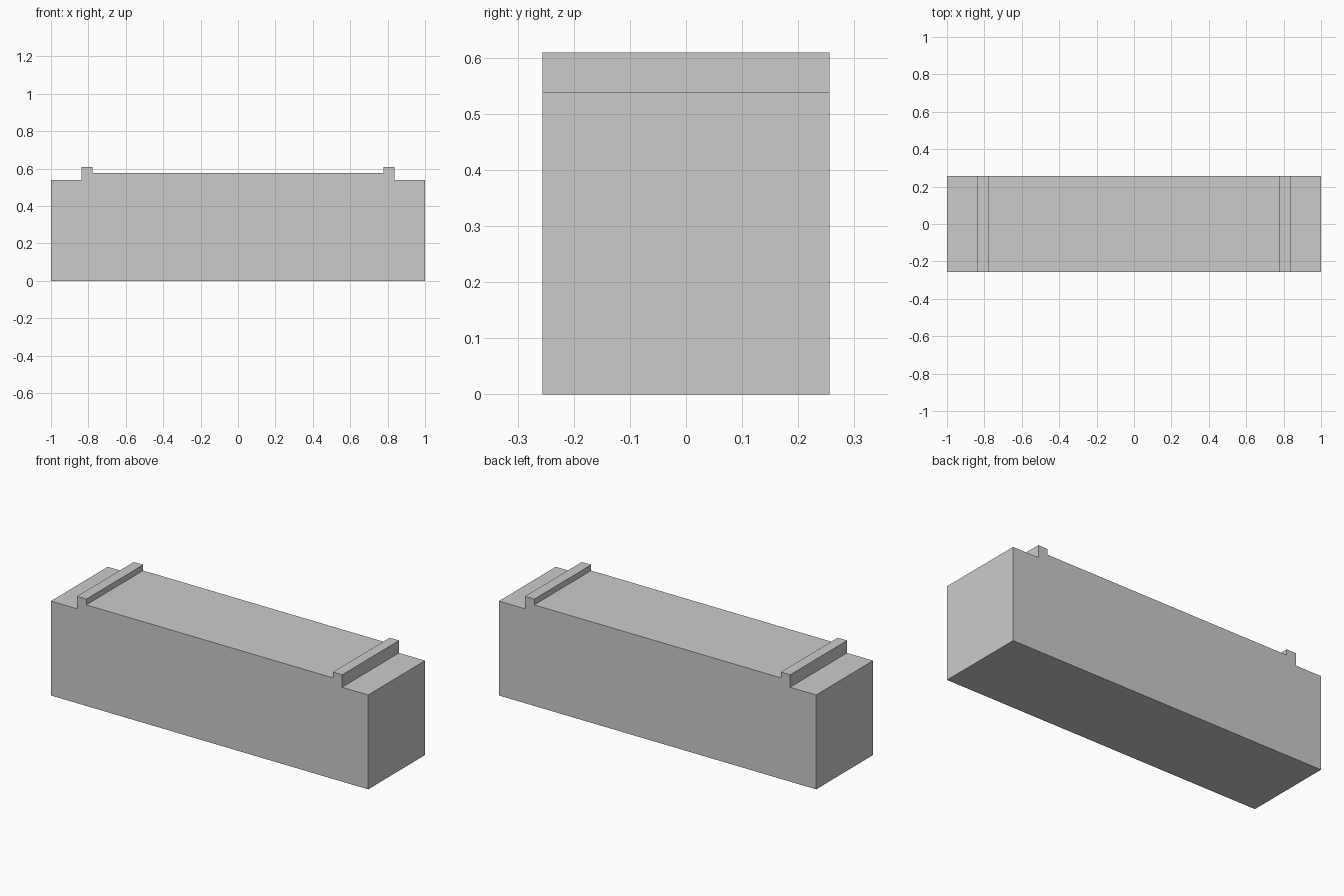
import bpy
import bmesh

if "Cube" in bpy.data.objects:
    bpy.data.objects.remove(bpy.data.objects["Cube"])

HALF_DEPTH = 0.256

# Right half of the stepped top outline: end ledge, raised rib, centre deck
half = [(1.0, 0.0), (1.0, 0.538), (0.836, 0.538), (0.836, 0.609),
        (0.777, 0.609), (0.777, 0.576)]
profile = half + [(-x, z) for x, z in reversed(half)]

# Block body: outline extruded from front to back
bm = bmesh.new()
face = bm.faces.new([bm.verts.new((x, -HALF_DEPTH, z)) for x, z in profile])
ext = bmesh.ops.extrude_face_region(bm, geom=[face])
moved = [g for g in ext["geom"] if isinstance(g, bmesh.types.BMVert)]
bmesh.ops.translate(bm, vec=(0, 2 * HALF_DEPTH, 0), verts=moved)
bmesh.ops.recalc_face_normals(bm, faces=bm.faces)

mesh = bpy.data.meshes.new("ribbed_block")
bm.to_mesh(mesh)
bm.free()
block = bpy.data.objects.new("ribbed_block", mesh)
bpy.context.collection.objects.link(block)
